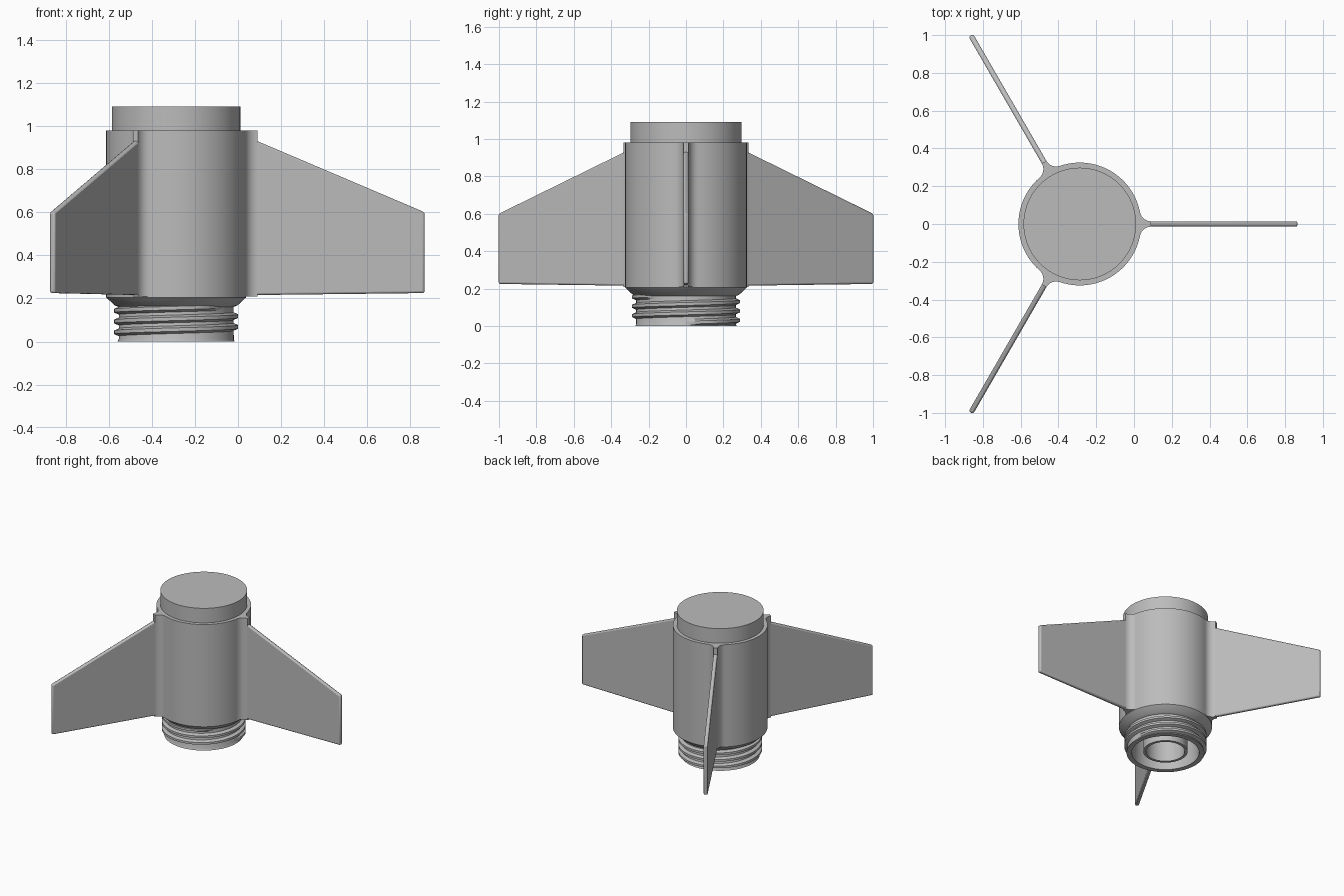
import bpy, bmesh, math
from math import sin, cos, pi

cube = bpy.data.objects.get("Cube")
if cube:
    bpy.data.objects.remove(cube, do_unlink=True)

CENTRE_X = -0.287
BODY_R = 0.325
FIN_HALF = 0.014
FILLET = 0.06
SIDES = 96

grey = bpy.data.materials.new("plain_grey")
grey.use_nodes = True
grey.diffuse_color = (0.5, 0.5, 0.5, 1)
grey.node_tree.nodes["Principled BSDF"].inputs["Base Color"].default_value = grey.diffuse_color


def finish(name, bm, angle=30):
    bmesh.ops.remove_doubles(bm, verts=bm.verts, dist=1e-5)
    bmesh.ops.recalc_face_normals(bm, faces=bm.faces)
    mesh = bpy.data.meshes.new(name)
    bm.to_mesh(mesh)
    bm.free()
    mesh.materials.append(grey)
    ob = bpy.data.objects.new(name, mesh)
    bpy.context.collection.objects.link(ob)
    ob.location.x = CENTRE_X
    bpy.ops.object.select_all(action='DESELECT')
    ob.select_set(True)
    bpy.context.view_layer.objects.active = ob
    bpy.ops.object.shade_smooth_by_angle(angle=math.radians(angle))
    return ob


def skin(bm, rows, closed_section=False):
    """Join matching rows of points with quads."""
    vs = [[bm.verts.new(p) for p in row] for row in rows]
    n = len(vs[0])
    for a, b in zip(vs, vs[1:]):
        for i in range(n if closed_section else n - 1):
            j = (i + 1) % n
            bm.faces.new((a[i], a[j], b[j], b[i]))
    return vs


def lathe(name, profile):
    bm = bmesh.new()
    rows = [[(r * cos(a), r * sin(a), z) for r, z in profile]
            for a in (2 * pi * k / SIDES for k in range(SIDES + 1))]
    skin(bm, rows)
    bmesh.ops.remove_doubles(bm, verts=bm.verts, dist=1e-5)
    bmesh.ops.dissolve_degenerate(bm, dist=1e-6, edges=bm.edges)
    return finish(name, bm)


def prism(name, points, direction):
    bm = bmesh.new()
    face = bm.faces.new([bm.verts.new(p) for p in points])
    ext = bmesh.ops.extrude_face_region(bm, geom=[face], use_keep_orig=True)
    moved = [v for v in ext["geom"] if isinstance(v, bmesh.types.BMVert)]
    bmesh.ops.translate(bm, verts=moved, vec=direction)
    return finish(name, bm)


# Body: round shell with a concave fillet into each of the three fins
fillet_x = math.sqrt((BODY_R + FILLET) ** 2 - (FIN_HALF + FILLET) ** 2)
fillet_y = FIN_HALF + FILLET
touch = math.atan2(fillet_y, fillet_x)
STEPS = 8
flare = []
for k in range(STEPS + 1):
    a = -pi / 2 - (pi / 2 - touch) * k / STEPS
    flare.append((fillet_x + FILLET * cos(a), fillet_y + FILLET * sin(a)))
third = [(x, -y) for x, y in reversed(flare)] + flare
ARC = 26
for k in range(1, ARC):
    a = touch + (2 * pi / 3 - 2 * touch) * k / ARC
    third.append((BODY_R * cos(a), BODY_R * sin(a)))
outline = []
for i in range(3):
    c, s = cos(2 * pi * i / 3), sin(2 * pi * i / 3)
    outline += [(c * x - s * y, s * x + c * y, 0.21) for x, y in third]
prism("body_shell", outline, (0, 0, 0.77))

# Raised disc on top
lathe("top_disc", [(0, 0.95), (0.298, 0.95), (0.298, 1.09), (0, 1.09)])

# Neck: chamfer, hollow outer wall and inner tube
lathe("neck", [(0, 0.215), (BODY_R, 0.215), (BODY_R, 0.205), (0.285, 0.168),
               (0.266, 0.16), (0.266, 0.012), (0.272, 0), (0.235, 0),
               (0.23, 0.2), (0.155, 0.2), (0.155, 0.01), (0.135, 0.01),
               (0.135, 0.2), (0, 0.2)])

# Helical thread ridge round the neck
PITCH, TURNS = 0.05, 2.9
bm = bmesh.new()
rows = []
count = int(TURNS * SIDES)
for k in range(count + 1):
    a = 2 * pi * k / SIDES
    z = 0.018 + PITCH * k / SIDES
    fade = min(1, k / 8, (count - k) / 8)
    crest = 0.266 + 0.022 * fade
    section = [(0.26, -0.02), (0.266, -0.018), (crest, -0.008),
               (crest, 0.008), (0.266, 0.018), (0.26, 0.02)]
    rows.append([(r * cos(a), r * sin(a), max(0, z + dz)) for r, dz in section])
ends = skin(bm, rows, closed_section=True)
bm.faces.new(ends[0])
bm.faces.new(ends[-1])
finish("thread", bm)

# Three swept fins with softened edges
side = [(0.3, 0.215), (1.153, 0.225), (1.153, 0.6), (0.377, 0.93), (0.3, 0.963)]
for i, name in enumerate(("left_fin", "back_right_fin", "front_right_fin")):
    fin = prism(name, [(x, -FIN_HALF, z) for x, z in side], (0, 2 * FIN_HALF, 0))
    fin.rotation_euler.z = 2 * pi * i / 3
    bevel = fin.modifiers.new("soft_edges", 'BEVEL')
    bevel.width = 0.009
    bevel.segments = 2
    bevel.limit_method = 'ANGLE'
    bevel.angle_limit = math.radians(60)
